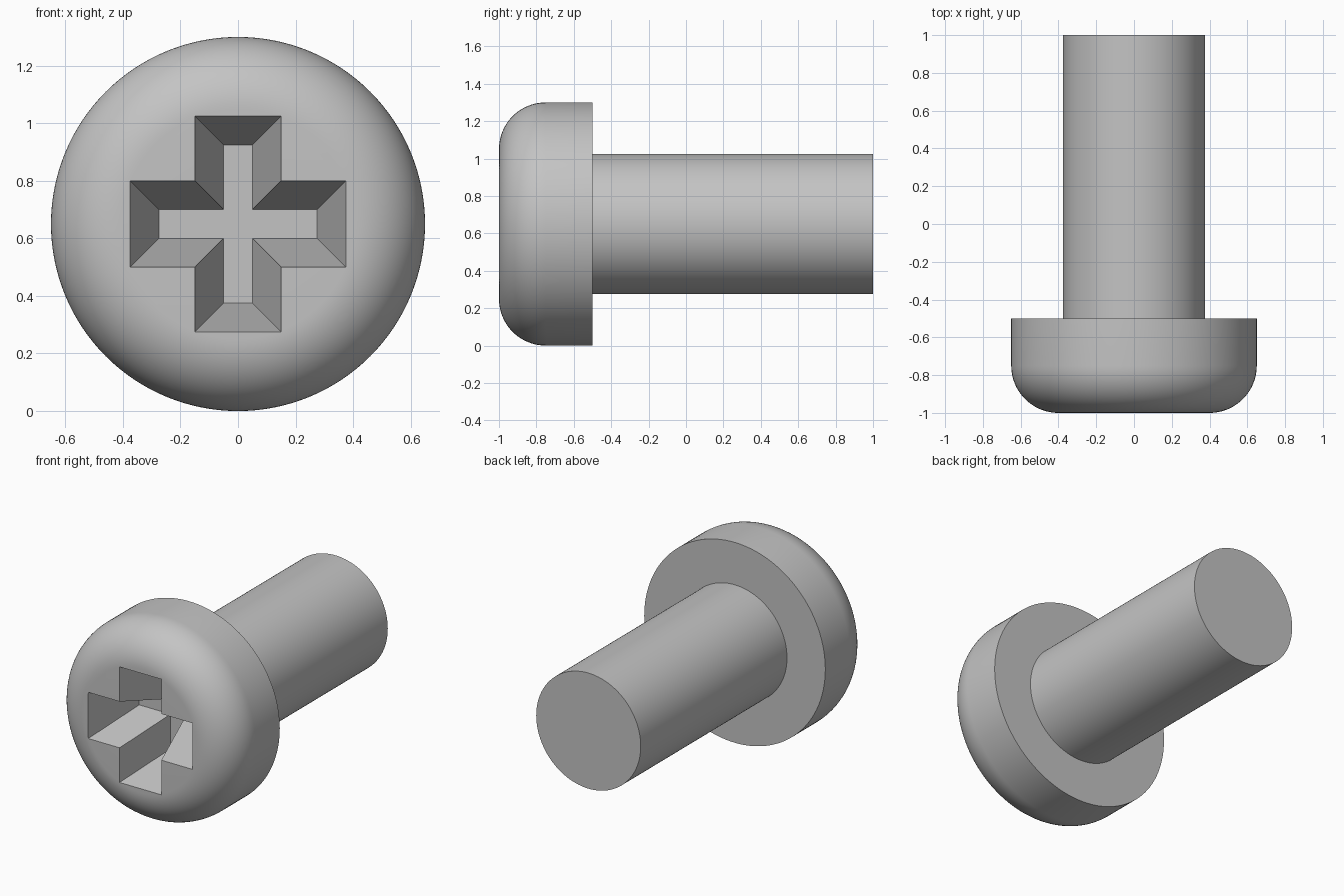
import bpy, bmesh
from math import sin, cos, pi, radians
from mathutils import Matrix, Vector

if "Cube" in bpy.data.objects:
    bpy.data.objects.remove(bpy.data.objects["Cube"])

AXIS_Z = 0.65      # height of the screw axis
HEAD_R, SHAFT_R, FILLET = 0.65, 0.375, 0.25

steel = bpy.data.materials.new("grey steel")
steel.use_nodes = True
grey = (0.55, 0.55, 0.55, 1)
steel.diffuse_color = grey
steel.node_tree.nodes["Principled BSDF"].inputs["Base Color"].default_value = grey


def make_object(name, bm):
    bmesh.ops.recalc_face_normals(bm, faces=bm.faces)
    mesh = bpy.data.meshes.new(name)
    bm.to_mesh(mesh)
    bm.free()
    mesh.materials.append(steel)
    obj = bpy.data.objects.new(name, mesh)
    bpy.context.collection.objects.link(obj)
    return obj


def bridge_loops(name, loops):
    """Closed solid through matching rings of points, capped at both ends."""
    bm = bmesh.new()
    rings = [[bm.verts.new(p) for p in loop] for loop in loops]
    n = len(rings[0])
    for a, b in zip(rings, rings[1:]):
        for i in range(n):
            j = (i + 1) % n
            bm.faces.new((a[i], a[j], b[j], b[i]))
    bm.faces.new(rings[0])
    bm.faces.new(rings[-1])
    return make_object(name, bm)


def lathe(name, profile, sides=128):
    """Solid of revolution about the screw axis from (radius, y) points."""
    return bridge_loops(name, [
        [(r * cos(2 * pi * i / sides), y, AXIS_Z + r * sin(2 * pi * i / sides))
         for i in range(sides)] for r, y in profile])


def cross_loop(length, width, y):
    """Plus-shaped outline with the given half length and half width."""
    arm = [(length, -width), (length, width), (width, width)]
    points = []
    for quarter in range(4):
        turn = Matrix.Rotation(quarter * pi / 2, 2)
        points += [turn @ Vector(p) for p in arm]
    return [(p.x, y, AXIS_Z + p.y) for p in points]


# Head: flat front, rounded rim, straight side, flat back
steps = 20
rim = [(HEAD_R - FILLET + FILLET * sin(pi / 2 * i / steps),
        -1 + FILLET * (1 - cos(pi / 2 * i / steps))) for i in range(steps + 1)]
head = lathe("screw_head", rim + [(HEAD_R, -0.5)])

# Shaft
shaft = lathe("screw_shaft", [(SHAFT_R, -0.5), (SHAFT_R, 1)])

# Tapered cross recess cut into the head
cutter = bridge_loops("recess_cutter", [
    cross_loop(0.375, 0.15, -1.1),
    cross_loop(0.375, 0.15, -1),
    cross_loop(0.275, 0.05, -0.62)])
cutter.hide_render = True
cut = head.modifiers.new("recess", 'BOOLEAN')
cut.operation = 'DIFFERENCE'
cut.solver = 'EXACT'
cut.object = cutter
bpy.context.view_layer.objects.active = head
head.select_set(True)
bpy.ops.object.modifier_apply(modifier=cut.name)
bpy.data.objects.remove(cutter)

# Smooth round surfaces, crisp edges
shaft.select_set(True)
bpy.ops.object.shade_smooth_by_angle(angle=radians(30))
